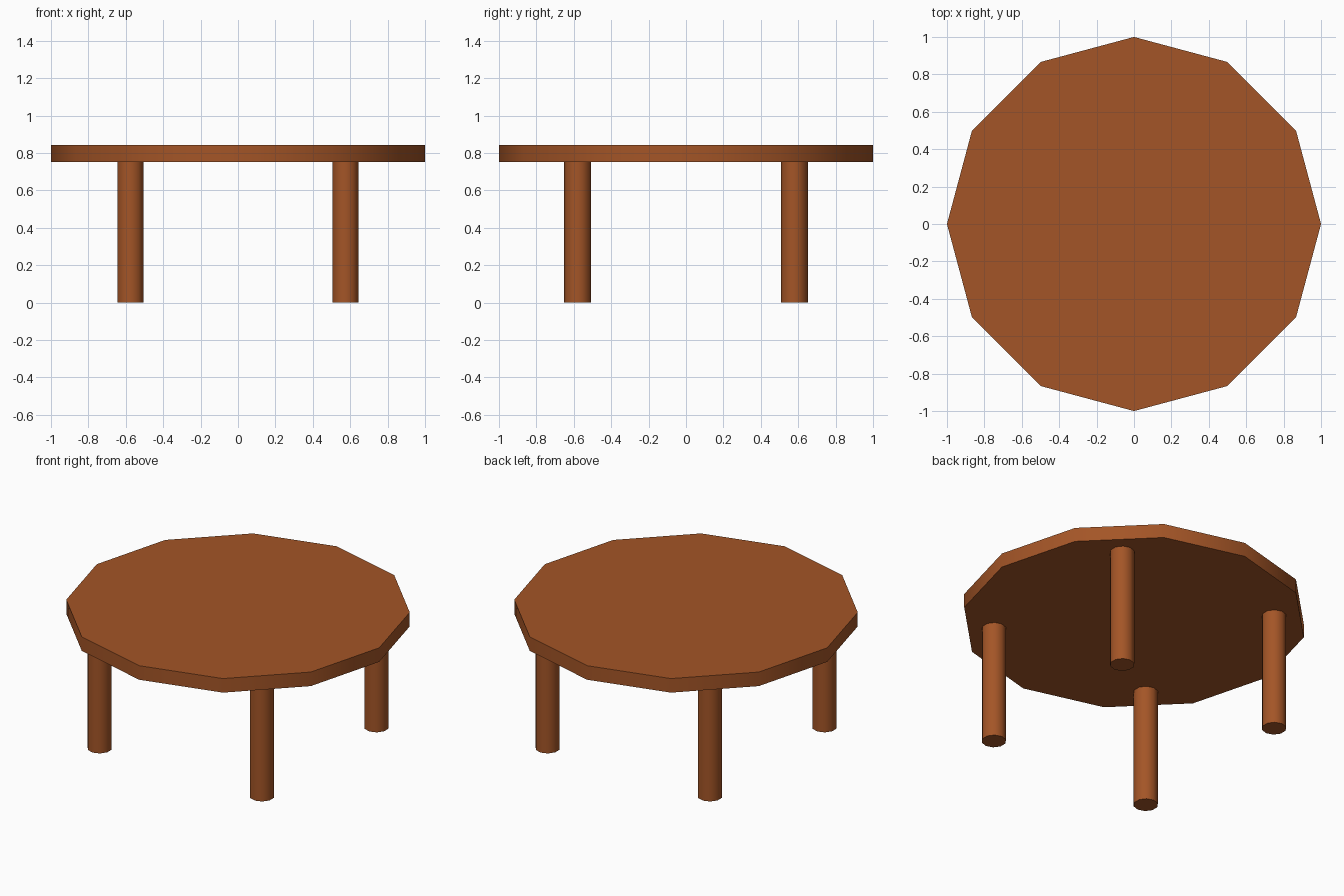
import bpy, math

if "Cube" in bpy.data.objects:
    bpy.data.objects.remove(bpy.data.objects["Cube"])

wood = bpy.data.materials.new("brown wood")
wood.diffuse_color = (0.37, 0.091, 0.02, 1)
wood.use_nodes = True
wood.node_tree.nodes["Principled BSDF"].inputs["Base Color"].default_value = wood.diffuse_color


def post(name, sides, radius, x, y, z0, z1):
    bpy.ops.mesh.primitive_cylinder_add(vertices=sides, radius=radius, depth=z1 - z0,
                                        location=(x, y, (z0 + z1) / 2))
    ob = bpy.context.object
    ob.name = name
    ob.data.materials.append(wood)
    bpy.ops.object.shade_smooth_by_angle(angle=math.radians(40))
    return ob


# Twelve-sided top
post("table_top", 12, 1.0, 0, 0, 0.753, 0.843)

# Four round legs
for row, sy in (("front", -1), ("back", 1)):
    for side, sx in (("left", -1), ("right", 1)):
        post(f"{row}_{side}_leg", 10, 0.072, sx * 0.575, sy * 0.579, 0, 0.753)
